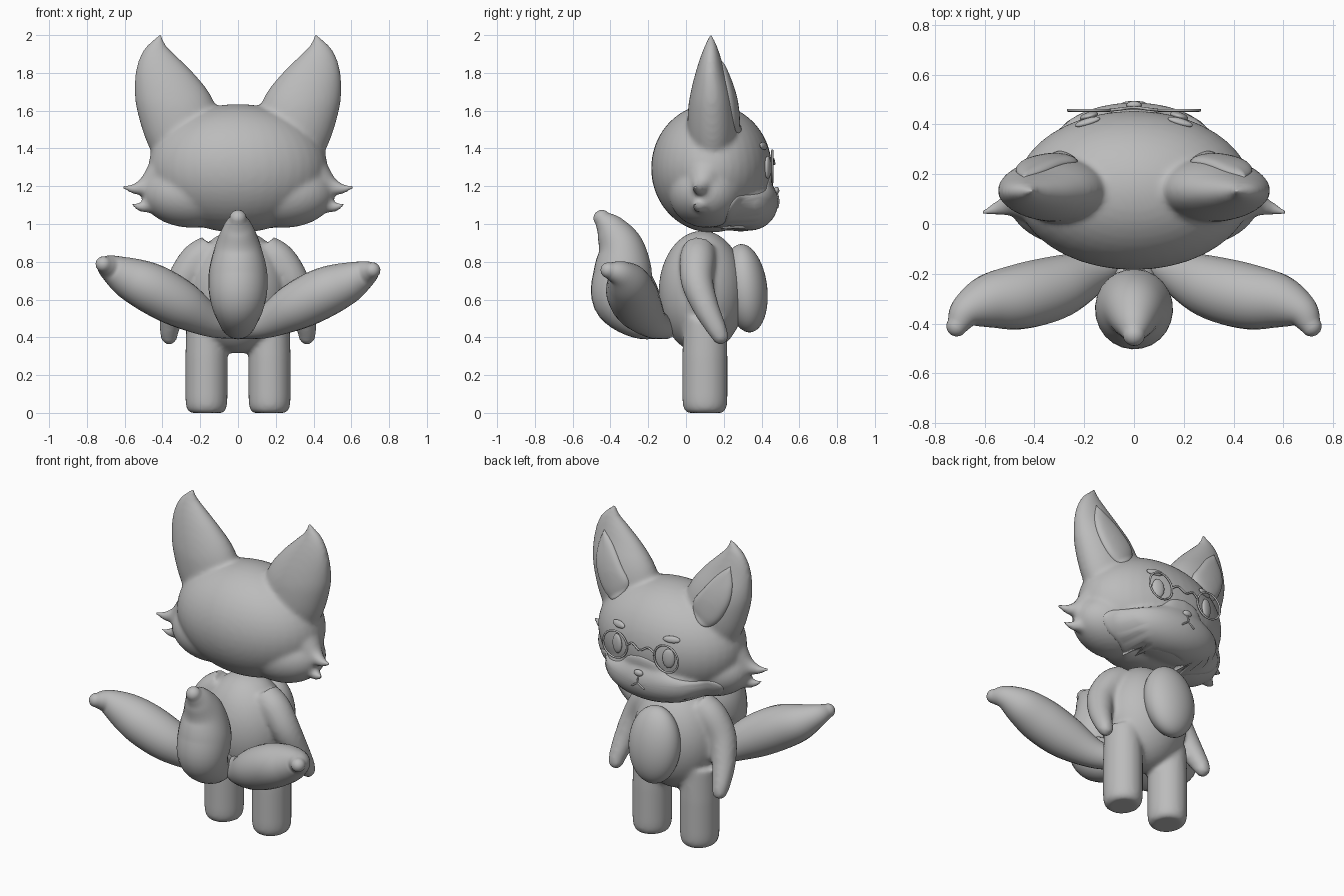
import bpy, bmesh, math
from mathutils import Vector, Matrix
from mathutils.bvhtree import BVHTree

if "Cube" in bpy.data.objects:
    bpy.data.objects.remove(bpy.data.objects["Cube"])

grey = bpy.data.materials.new("warm_grey")
grey.diffuse_color = (0.5, 0.5, 0.5, 1)
grey.use_nodes = True
grey.node_tree.nodes["Principled BSDF"].inputs["Base Color"].default_value = grey.diffuse_color


def finish(name, bm, voxel=0, smooth=0):
    bmesh.ops.recalc_face_normals(bm, faces=bm.faces)
    for f in bm.faces:
        f.smooth = True
    me = bpy.data.meshes.new(name)
    bm.to_mesh(me)
    bm.free()
    me.materials.append(grey)
    ob = bpy.data.objects.new(name, me)
    bpy.context.collection.objects.link(ob)
    if voxel:
        m = ob.modifiers.new("fuse", 'REMESH')
        m.mode, m.voxel_size, m.use_smooth_shade = 'VOXEL', voxel, True
        m = ob.modifiers.new("soften", 'SMOOTH')
        m.factor, m.iterations = 0.5, smooth
    return ob


def ball(bm, c, r, rot=None):
    m = Matrix.Translation(c) @ (rot or Matrix()) @ Matrix.Diagonal((*r, 1))
    bmesh.ops.create_uvsphere(bm, u_segments=40, v_segments=24, radius=1, matrix=m)


def loft(bm, rings, n=24):
    """Skin of elliptical rings, each (centre, half axis u, half axis v)."""
    loops = [[bm.verts.new(c + u * math.cos(a) + v * math.sin(a))
              for a in (2 * math.pi * i / n for i in range(n))] for c, u, v in rings]
    for a, b in zip(loops, loops[1:]):
        for i in range(n):
            j = (i + 1) % n
            bm.faces.new((a[i], a[j], b[j], b[i]))
    bm.faces.new(loops[0][::-1])
    bm.faces.new(loops[-1])


def spline(pts, steps=6):
    pts = [Vector(p) for p in pts]
    p = [2 * pts[0] - pts[1]] + pts + [2 * pts[-1] - pts[-2]]
    out = []
    for i in range(1, len(p) - 2):
        a, b, c, d = p[i - 1:i + 3]
        for s in range(steps):
            t = s / steps
            out.append(0.5 * (2 * b + (c - a) * t + (2 * a - 5 * b + 4 * c - d) * t * t
                              + (3 * b - a - 3 * c + d) * t ** 3))
    return out + [pts[-1]]


def tube(bm, pts, n=24):
    """Round tube along (x, y, z, radius) points with a domed end."""
    p = spline(pts)
    c, r = [q.to_3d() for q in p], [q[3] for q in p]
    end = (c[-1] - c[-2]).normalized()
    c0, r0 = c[-1], r[-1]
    for a in (20, 40, 60, 80):
        c.append(c0 + end * r0 * math.sin(math.radians(a)))
        r.append(r0 * math.cos(math.radians(a)))
    rings, u = [], None
    for i, q in enumerate(c):
        t = (c[min(i + 1, len(c) - 1)] - c[max(i - 1, 0)]).normalized()
        u = t.orthogonal() if u is None else u - t * u.dot(t)
        u.normalize()
        rings.append((q, u * r[i], t.cross(u) * r[i]))
    loft(bm, rings, n)


def flip(pts, s):
    return [(p[0] * s, *p[1:]) for p in pts]


# head: skull, cheeks, muzzle, ears and cheek tufts fused together
bm = bmesh.new()
ball(bm, (0, 0.135, 1.295), (0.475, 0.32, 0.34))
ball(bm, (0, 0.29, 1.115), (0.33, 0.185, 0.155))
ear = [(1.30, 0.08, 0.42, 0.04, 0.24), (1.45, 0.08, 0.49, 0.01, 0.27),
       (1.60, 0.11, 0.535, 0.01, 0.265), (1.70, 0.155, 0.548, 0.025, 0.245),
       (1.80, 0.235, 0.543, 0.05, 0.21), (1.88, 0.315, 0.522, 0.075, 0.185),
       (1.94, 0.375, 0.488, 0.098, 0.165), (1.98, 0.395, 0.445, 0.115, 0.148),
       (2.01, 0.398, 0.420, 0.125, 0.14)]
for s in (-1, 1):
    ball(bm, (s * 0.24, 0.11, 1.16), (0.27, 0.2, 0.18))
    loft(bm, [(Vector((s * (a + b) / 2, (c + d) / 2, z)), Vector(((b - a) / 2, 0, 0)),
               Vector((0, (d - c) / 2, 0))) for z, a, b, c, d in spline(ear, 4)], 32)
    tube(bm, flip([(.40, .1, 1.25, .11), (.49, .08, 1.20, .052),
                   (.56, .06, 1.186, .026), (.615, .045, 1.198, .008)], s))
    tube(bm, flip([(.38, .12, 1.12, .09), (.47, .08, 1.10, .045),
                   (.52, .06, 1.09, .025), (.56, .04, 1.105, .008)], s))
head = finish("head", bm, 0.0135, 9)

# body: torso, legs and arms fused together
bm = bmesh.new()
ball(bm, (0, 0.085, 0.64), (0.265, 0.23, 0.325))
ball(bm, (0, 0.09, 0.80), (0.20, 0.16, 0.165))
for s in (-1, 1):
    loft(bm, [(Vector((s * 0.167, 0.1, z)), Vector((0.112 * k, 0, 0)), Vector((0, 0.12 * k, 0)))
              for z, k in ((0, .78), (.012, .9), (.04, .98), (.08, 1), (.3, 1), (.5, .95))], 32)
    tube(bm, flip([(.14, .07, .86, .09), (.22, .06, .80, .095), (.295, .06, .69, .085),
                   (.34, .105, .56, .07), (.362, .16, .45, .054), (.365, .182, .405, .045)], s))
finish("body", bm, 0.0135, 9)

# belly pad, leaning back at the top
bm = bmesh.new()
ball(bm, (0, 0.315, 0.66), (0.165, 0.115, 0.235), Matrix.Rotation(math.radians(7), 4, 'X'))
finish("belly_pad", bm)

# three tails
bm = bmesh.new()
tube(bm, [(0, -.08, .46, .06), (0, -.24, .49, .10), (0, -.345, .60, .148), (0, -.335, .74, .155),
          (0, -.345, .87, .125), (0, -.395, .97, .085), (0, -.445, 1.03, .045)])
finish("middle_tail", bm)
side = [(.02, -.10, .45, .06), (.15, -.18, .48, .085), (.3, -.25, .56, .125),
        (.45, -.29, .635, .132), (.58, -.31, .69, .11), (.67, -.35, .735, .072),
        (.712, -.41, .755, .042)]
for s, n in ((-1, "left_tail"), (1, "right_tail")):
    bm = bmesh.new()
    tube(bm, flip([(x, y, z + (0.045 * x if s < 0 else 0), r) for x, y, z, r in side], s))
    finish(n, bm)

# surface of the head, used to seat the face parts
bpy.context.view_layer.update()
skin = BVHTree.FromObject(head, bpy.context.evaluated_depsgraph_get())


def seat(x, z):
    hit = skin.ray_cast(Vector((x, 2, z)), Vector((0, -1, 0)))
    if hit[0] is None or hit[1].y < 0.05:
        hit = skin.find_nearest(Vector((x, 0.33, z)))
    return hit[0], hit[1]


def patch(name, outline, thick):
    """Puffy pad with an (x, z) outline, laid on the head."""
    edge = spline([(x, z, 0) for x, z in outline + outline[:1]], 6)[:-1]
    mid = sum(edge, Vector()) / len(edge)
    bm = bmesh.new()

    def put(p, t):
        co, no = seat(p.x, p.y)
        return bm.verts.new(co + no * (thick * (1 - t ** 8) - (0.012 if t == 1 else 0)))
    centre, prev = put(mid, 0), None
    for t in (.1, .2, .3, .4, .5, .6, .7, .8, .88, .94, .98, 1):
        ring = [put(mid.lerp(p, t), t) for p in edge]
        for i in range(len(ring)):
            j = (i + 1) % len(ring)
            bm.faces.new((prev[i], prev[j], ring[j], ring[i]) if prev
                         else (centre, ring[j], ring[i]))
        prev = ring
    bm.faces.ensure_lookup_table()
    bmesh.ops.recalc_face_normals(bm, faces=bm.faces)
    if centre.normal.y < 0:
        bmesh.ops.reverse_faces(bm, faces=bm.faces)
    me_faces = list(bm.faces)
    bm.faces.new(prev)
    return finish(name, bm)


# muzzle patch and inner ears
half = [(.09, 1.255), (.17, 1.19), (.28, 1.16), (.40, 1.145), (.435, 1.10),
        (.38, 1.035), (.25, .99), (.1, .968)]
patch("muzzle_patch", [(0, 1.275)] + half + [(0, .965)] + flip(half, -1)[::-1], 0.014)
leaf = [(.445, 1.865), (.475, 1.75), (.465, 1.64), (.41, 1.53), (.34, 1.48),
        (.27, 1.52), (.225, 1.60), (.29, 1.70), (.37, 1.80)]
for s, n in ((-1, "left"), (1, "right")):
    patch(n + "_inner_ear", flip(leaf, s), 0.018)
    # eye and brow, turned to follow the face
    for part, x, z, r in (("eye", .18, 1.30, (.038, .016, .06)), ("brow", .185, 1.412, (.052, .014, .021))):
        co, no = seat(s * x, z)
        bm = bmesh.new()
        ball(bm, co + no * 0.004, r, no.to_track_quat('Y', 'Z').to_matrix().to_4x4())
        finish(n + "_" + part, bm)

# glasses: two round rims and a wavy bridge
bm = bmesh.new()
for s in (-1, 1):
    tube(bm, [(s * .18 + .084 * math.cos(a), .457, 1.305 + .084 * math.sin(a), .006)
              for a in (2 * math.pi * i / 16 for i in range(17))], 8)
tube(bm, [(-.098, .457, 1.32, .006), (-.055, .462, 1.345, .006), (0, .468, 1.318, .006),
          (.055, .462, 1.345, .006), (.098, .457, 1.32, .006)], 8)
finish("glasses", bm)

# nose and mouth
co, no = seat(0, 1.17)
bm = bmesh.new()
ball(bm, co + no * 0.018, (.03, .016, .02))
finish("nose", bm)
bm = bmesh.new()
for line in ([(0, 1.155), (0, 1.135), (0, 1.118)],
             [(0, 1.118), (.02, 1.105), (.04, 1.092)], [(0, 1.118), (-.02, 1.105), (-.04, 1.092)]):
    tube(bm, [(*(seat(x, z)[0] + seat(x, z)[1] * 0.016), .005) for x, z in line], 8)
finish("mouth", bm)
